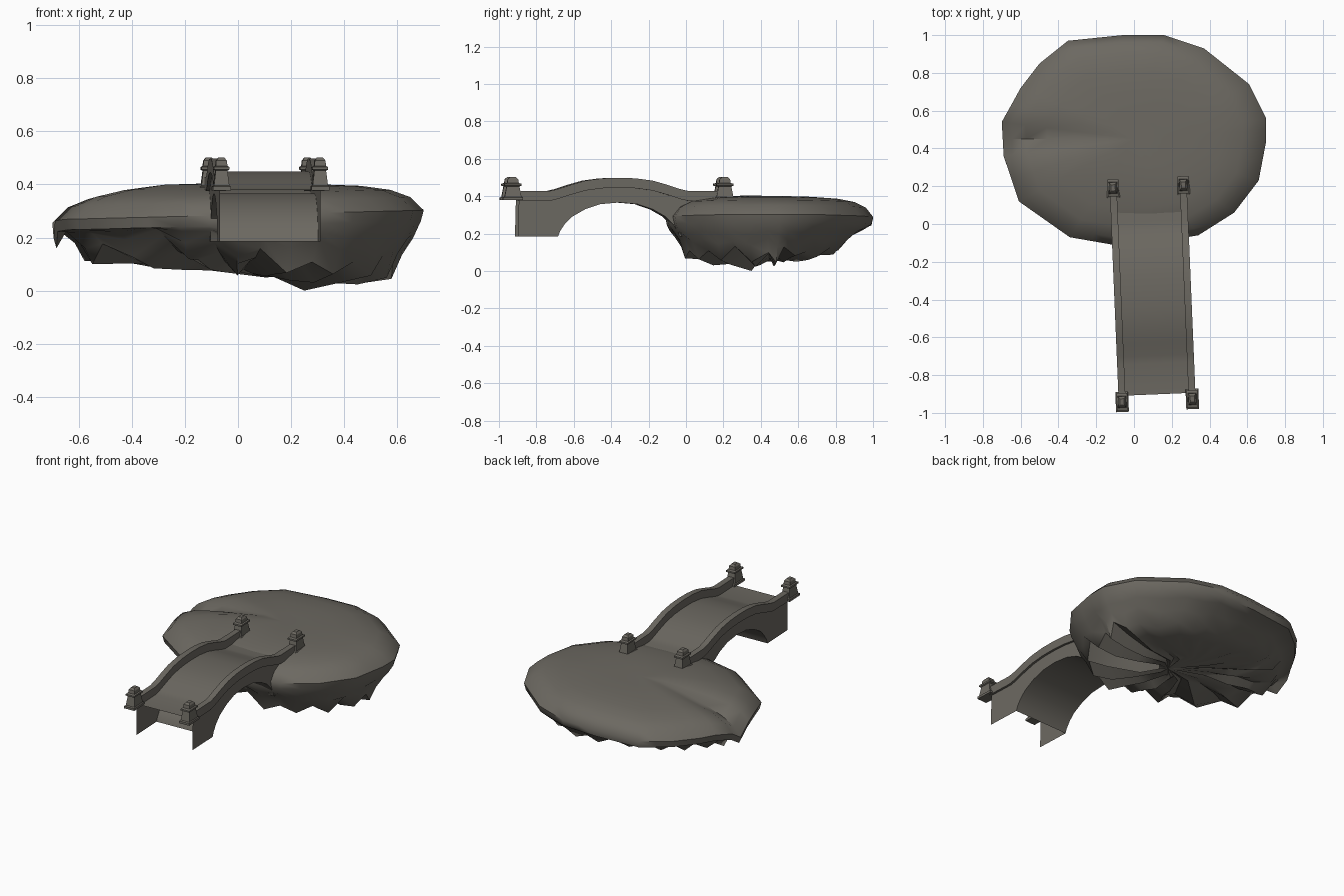
import bpy, bmesh, math, random
from mathutils import Matrix, Vector

if "Cube" in bpy.data.objects:
    bpy.data.objects.remove(bpy.data.objects["Cube"])

random.seed(11)
stone = bpy.data.materials.new("stone")
stone.diffuse_color = (0.15, 0.14, 0.12, 1)
stone.use_nodes = True
stone.node_tree.nodes["Principled BSDF"].inputs["Base Color"].default_value = stone.diffuse_color
# bridge frame: centre of span, turned slightly off the y axis
BRIDGE = Matrix.Translation((0.099, -0.367, 0)) @ Matrix.Rotation(math.radians(2.4), 4, 'Z')


def make(name, verts, faces, matrix=None, angle=35):
    bm = bmesh.new()
    vs = [bm.verts.new(v) for v in verts]
    for f in faces:
        bm.faces.new([vs[i] for i in f])
    bmesh.ops.recalc_face_normals(bm, faces=bm.faces)
    me = bpy.data.meshes.new(name)
    bm.to_mesh(me)
    bm.free()
    ob = bpy.data.objects.new(name, me)
    bpy.context.collection.objects.link(ob)
    if matrix:
        ob.matrix_world = matrix
    me.materials.append(stone)
    bpy.ops.object.select_all(action='DESELECT')
    ob.select_set(True)
    bpy.context.view_layer.objects.active = ob
    bpy.ops.object.shade_smooth_by_angle(angle=math.radians(angle))
    return ob


def loft(rings, cap=True):
    n = len(rings[0])
    verts = [p for r in rings for p in r]
    faces = [(i * n + j, i * n + (j + 1) % n, (i + 1) * n + (j + 1) % n, (i + 1) * n + j)
             for i in range(len(rings) - 1) for j in range(n)]
    if cap:
        faces += [tuple(range(n)), tuple(range(len(verts) - n, len(verts)))]
    return verts, faces


# ---- floating island: smooth turf cap over a ragged rock underside
outline = [(.70, .44), (.70, .56), (.61, .74), (.37, .93), (.16, 1.0), (-.06, 1.0),
           (-.35, .97), (-.50, .85), (-.60, .72), (-.70, .54), (-.69, .36), (-.61, .12),
           (-.34, -.07), (-.11, -.11), (.10, -.10), (.34, -.06), (.53, .06), (.66, .23)]
rim = []
for (ax, ay), (bx, by) in zip(outline, outline[1:] + outline[:1]):
    rim += [Vector((ax, ay)), Vector(((ax + bx) / 2, (ay + by) / 2))]
centre = Vector((0, .45))


def rock_floor(x, y):
    slope = .12 * (.25 - x) if x < .25 else .13 * (x - .25)
    return .035 + slope + .42 * (y - .38) ** 2 * (1 if y < .38 else .8)


# turf levels: scale, height
rings = []
for s, z in [(.2, .394), (.45, .392), (.66, .383), (.82, .365), (.93, .335), (1, .285),
             (.985, .245)]:
    ring = []
    for p in rim:
        x, y = centre + (p - centre) * s
        h = z + .018 * x / .7
        h += .016 * math.exp(-((x + .2) / .25) ** 2 - ((y - .33) / .2) ** 2)
        if x < -.1:                                    # gully on the west side
            h -= .12 * (-.1 - x) * math.exp(-((y - .46) / .06) ** 2)
        ring.append((x, y, h))
    rings.append(ring)
# rock levels: scale, blend from rim to floor, back squash, spike size
for s, t, squash, spike in [(.94, .28, .97, .012), (.89, .6, .88, .03), (.83, 1, .80, .05),
                            (.66, 1, .78, .05), (.45, 1, .8, .035), (.22, 1, 1, .012)]:
    ring = []
    for i, p in enumerate(rim):
        x, y = (p - centre) * (s + random.uniform(-.3, .3) * spike)
        rough = 1 if y < .1 else .45                   # front is more broken than the back
        y = centre.y + y * (squash if y > 0 else 1.03)
        h = .245 * (1 - t) + rock_floor(x, y) * t
        h += (-1) ** i * spike * rough * random.uniform(.1, 1) + .008 * t
        ring.append((x, y, max(h, .004)))
    rings.append(ring)
n = len(rim)
v, f = loft(rings, cap=False)
v += [(0, .45, .396), (.1, .42, .05)]
last = (len(rings) - 1) * n
for start, pole in ((0, len(v) - 2), (last, len(v) - 1)):
    f += [(start + j, start + (j + 1) % n, pole) for j in range(n)]
# lowest tip of the rock
low = min(range(last + n), key=lambda k: (v[k][0] - .25) ** 2 + (v[k][1] - .35) ** 2 + v[k][2])
v[low] = (.25, .35, 0)
make("island", v, f, angle=50)


# ---- arched bridge, all profiles mirrored about mid span (y, z)
def mirrored(half):
    return [(-y, z) for y, z in half] + [(y, z) for y, z in half[-2::-1]]


deck = mirrored([(.535, .379), (.37, .379), (.33, .388), (.26, .411), (.18, .434), (.09, .446), (0, .449)])
arch = mirrored([(.325, .185), (.315, .212), (.29, .25), (.25, .29), (.18, .33), (.10, .357), (0, .366)])


def strip(name, profile, hw):
    vs = [(sx * hw, y, z) for y, z in profile for sx in (-1, 1)]
    make(name, vs, [(2 * i, 2 * i + 1, 2 * i + 3, 2 * i + 2) for i in range(len(profile) - 1)], BRIDGE)


strip("bridge_deck", deck, .19)
strip("arch_underside", arch, .19)

# open-ended side walls (thin sheets) and parapets
side = [(-.54, .185)] + arch + [(.54, .185)] + deck[::-1]
for sx, label in ((-1, "left"), (1, "right")):
    make("side_wall_" + label, [(sx * .19, y, z) for y, z in side], [tuple(range(len(side)))], BRIDGE)
    sections = [[(sx * .167, y, z - .004), (sx * .204, y, z - .004),
                 (sx * .204, y, z + .049), (sx * .167, y, z + .049)] for y, z in deck]
    make("parapet_" + label, *loft(sections), BRIDGE)

# ---- four end posts: half width, half length, height
post = [(.034, .054, .378), (.034, .054, .392), (.029, .045, .396), (.022, .034, .452),
        (.029, .046, .456), (.029, .046, .466), (.022, .031, .470), (.020, .028, .490),
        (.011, .016, .501)]
v, f = loft([[(-a, -b, z), (a, -b, z), (a, b, z), (-a, b, z)] for a, b, z in post])
for sx in (-1, 1):
    for sy in (-1, 1):
        name = ("back" if sy > 0 else "front") + ("_right" if sx > 0 else "_left") + "_post"
        make(name, v, f, BRIDGE @ Matrix.Translation((sx * .186, sy * .567, 0)), 20)
